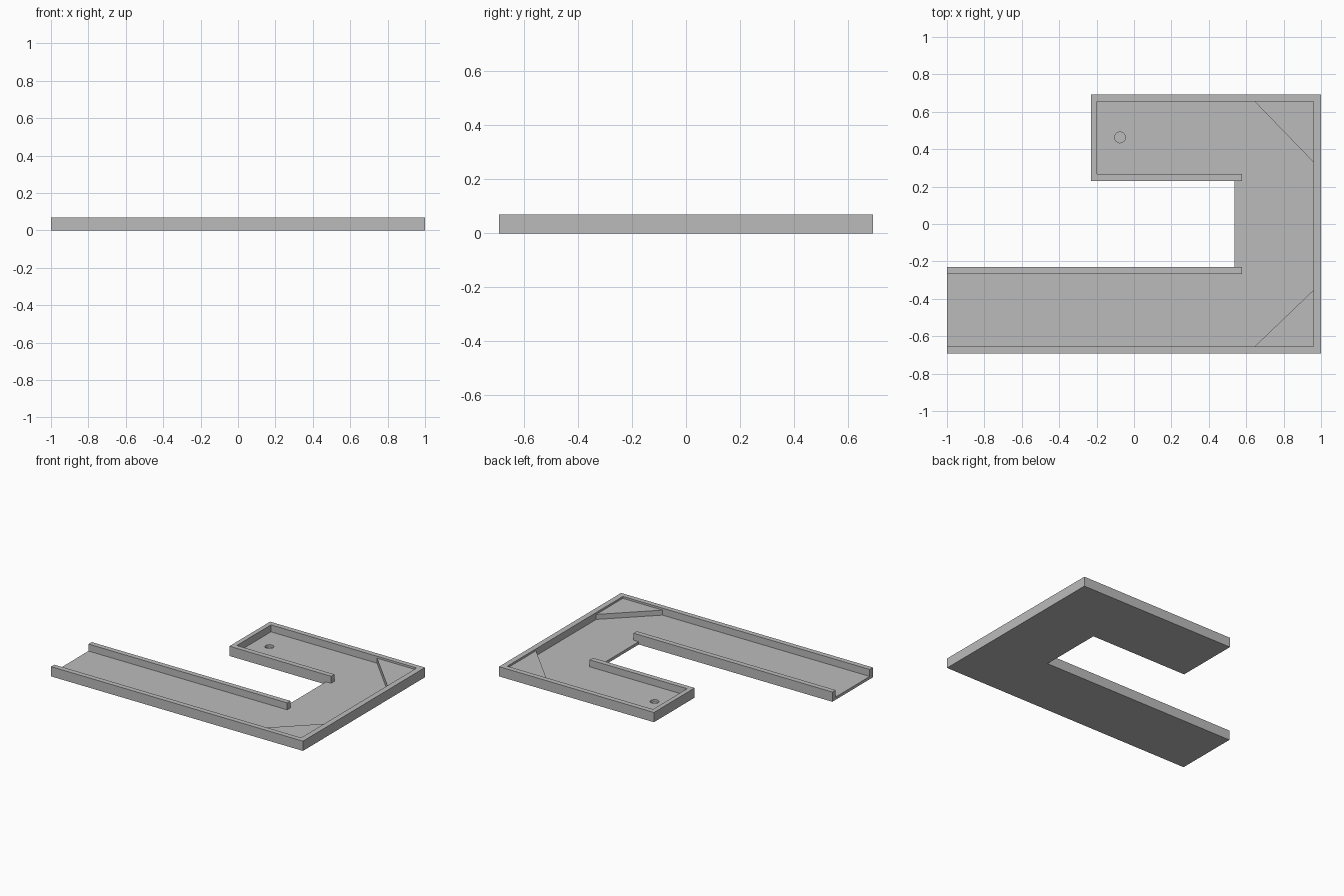
import bpy
import bmesh

cube = bpy.data.objects.get("Cube")
if cube:
    bpy.data.objects.remove(cube, do_unlink=True)

# Single plain grey for the whole course
grey = bpy.data.materials.new("plain grey")
grey.use_nodes = True
colour = (0.5, 0.5, 0.5, 1)
grey.diffuse_color = colour
grey.node_tree.nodes["Principled BSDF"].inputs["Base Color"].default_value = colour

# Main dimensions
END, SIDE, GAP = 1.0, 0.692, 0.231
WALL = 0.037
IN_X, IN_Y = END - 0.04, SIDE - WALL
CUP_END = -0.23
FLOOR, WEDGE, TOP = 0.02, 0.056, 0.07
BEND, LIP = 0.537, 0.578


def prism(name, outline, z0, z1):
    """Extrude a flat outline from z0 to z1."""
    bm = bmesh.new()
    face = bm.faces.new([bm.verts.new((x, y, z0)) for x, y in outline])
    grown = bmesh.ops.extrude_face_region(bm, geom=[face])["geom"]
    verts = [v for v in grown if isinstance(v, bmesh.types.BMVert)]
    bmesh.ops.translate(bm, verts=verts, vec=(0, 0, z1 - z0))
    bmesh.ops.recalc_face_normals(bm, faces=bm.faces)
    mesh = bpy.data.meshes.new(name)
    bm.to_mesh(mesh)
    bm.free()
    mesh.materials.append(grey)
    obj = bpy.data.objects.new(name, mesh)
    bpy.context.collection.objects.link(obj)
    return obj


# U-shaped floor slab
floor = prism("floor", [
    (-END, -SIDE), (END, -SIDE), (END, SIDE), (CUP_END, SIDE),
    (CUP_END, GAP), (BEND, GAP), (BEND, -GAP), (-END, -GAP)], 0, FLOOR)

# Shallow round cup sunk into the floor
bpy.ops.mesh.primitive_cylinder_add(vertices=32, radius=0.029, depth=0.036,
                                    location=(-0.075, 0.463, FLOOR))
cutter = bpy.context.object
cutter.name = "cup_cutter"
cutter.hide_render = True
cutter.data.materials.append(grey)
cut = floor.modifiers.new("cup", 'BOOLEAN')
cut.operation = 'DIFFERENCE'
cut.solver = 'EXACT'
cut.object = cutter
bpy.context.view_layer.objects.active = floor
bpy.ops.object.modifier_apply(modifier=cut.name)
bpy.data.objects.remove(cutter, do_unlink=True)

# Outer wall, wrapping round the cup end and back along the gap
prism("outer_wall", [
    (-END, -SIDE), (END, -SIDE), (END, SIDE), (CUP_END, SIDE),
    (CUP_END, GAP), (LIP, GAP), (LIP, GAP + WALL),
    (CUP_END + 0.033, GAP + WALL), (CUP_END + 0.033, IN_Y),
    (IN_X, IN_Y), (IN_X, -IN_Y), (-END, -IN_Y)], FLOOR, TOP)

# Inner wall of the long lane
prism("inner_wall", [(-END, -GAP - WALL), (LIP, -GAP - WALL),
                     (LIP, -GAP), (-END, -GAP)], FLOOR, TOP)

# Angled blocks in the two bend corners, a little lower than the wall
for name, side, reach in (("front_corner_block", -1, 0.302),
                          ("back_corner_block", 1, 0.325)):
    prism(name, [(IN_X, side * IN_Y), (IN_X - 0.315, side * IN_Y),
                 (IN_X, side * (IN_Y - reach))], FLOOR, WEDGE)
